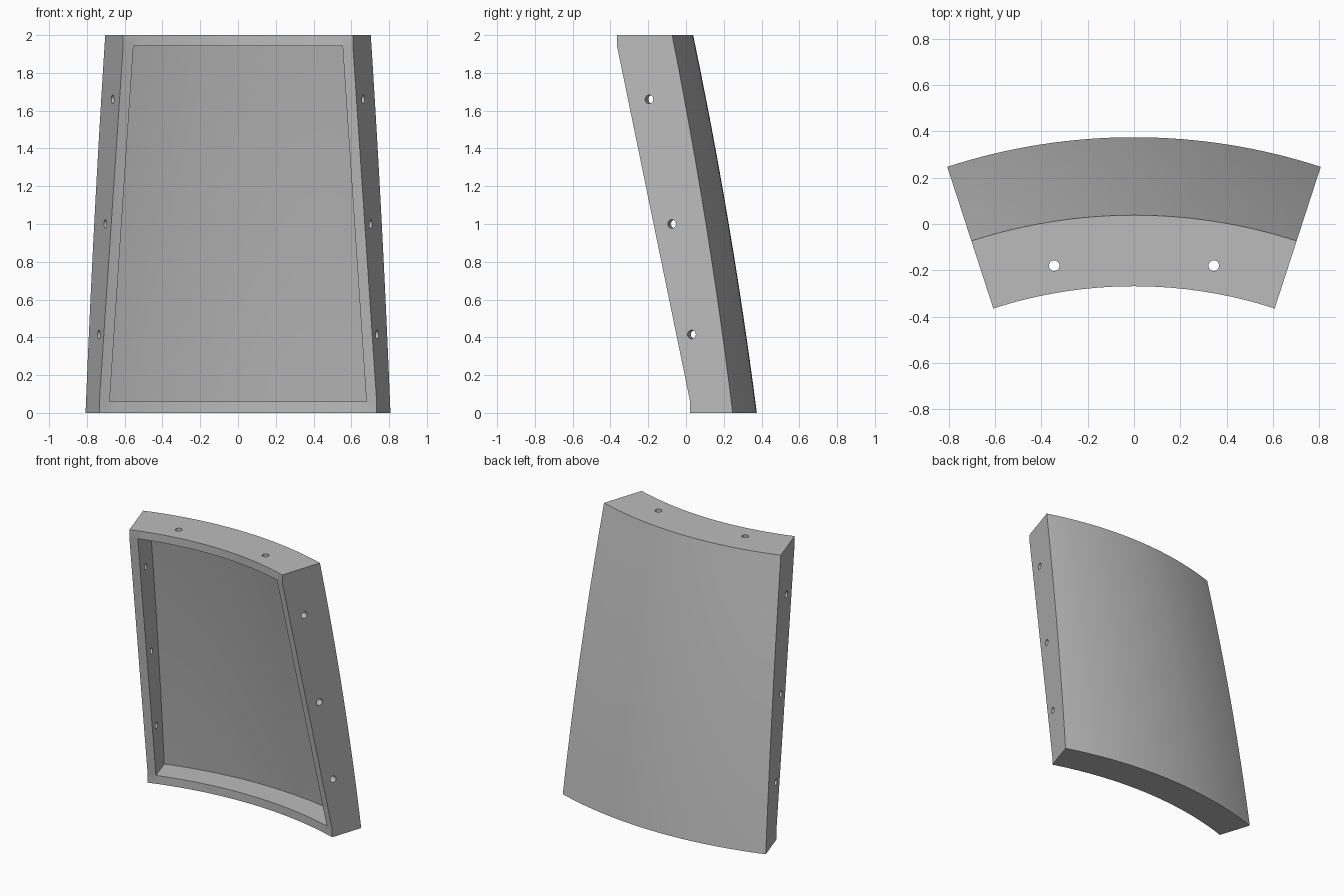
import bpy
import bmesh
from math import radians, sin, cos, asin
from mathutils import Matrix, Vector

cube = bpy.data.objects.get("Cube")
if cube:
    bpy.data.objects.remove(cube)

CENTRE = Vector((0, -2.237, 0))   # axis the panel is curved around
HALF = radians(18)                # half of the sector angle
WALL, SKIN, HOLE = 0.057, 0.045, 0.023
LOW, HIGH = 0.06, 1.943           # recess floor and ceiling

grey = bpy.data.materials.new("plain grey")
grey.use_nodes = True
colour = (0.5, 0.5, 0.5, 1)
grey.diffuse_color = colour
grey.node_tree.nodes["Principled BSDF"].inputs["Base Color"].default_value = colour


def outer_radius(z):
    t = z / 2
    return 2.612 - 0.337 * t + 0.08 * t * (1 - t)


def heights(low, high, steps=12):
    return [low + (high - low) * i / steps for i in range(steps + 1)]


def finish(bm, name):
    bmesh.ops.recalc_face_normals(bm, faces=bm.faces)
    mesh = bpy.data.meshes.new(name)
    bm.to_mesh(mesh)
    bm.free()
    mesh.materials.append(grey)
    obj = bpy.data.objects.new(name, mesh)
    bpy.context.collection.objects.link(obj)
    return obj


def sweep(name, profile, inset=0, steps=32):
    """Sweep a (radius, z) profile round the axis, ends inset parallel to the sides."""
    bm = bmesh.new()
    rings = []
    for i in range(steps + 1):
        u = 2 * i / steps - 1
        ring = []
        for r, z in profile:
            a = u * (HALF - asin(inset / r))
            ring.append(bm.verts.new(CENTRE + Vector((r * sin(a), r * cos(a), z))))
        rings.append(ring)
    n = len(profile)
    for a, b in zip(rings, rings[1:]):
        for j in range(n):
            k = (j + 1) % n
            bm.faces.new((a[j], a[k], b[k], b[j]))
    bm.faces.new(rings[0])
    bm.faces.new(rings[-1])
    return finish(bm, name)


def drill(name, position, axis):
    bm = bmesh.new()
    turn = Vector((0, 0, 1)).rotation_difference(axis).to_matrix().to_4x4()
    bmesh.ops.create_cone(bm, cap_ends=True, segments=24, radius1=HOLE, radius2=HOLE,
                          depth=0.25, matrix=Matrix.Translation(position) @ turn)
    return finish(bm, name)


# Solid curved panel with a leaning outer face
front_edge = [(1.968, 2), (1.968, HIGH), (2.375, LOW), (2.375, 0)]
panel = sweep("curved_panel", [(outer_radius(z), z) for z in heights(0, 2)] + front_edge)

# Open recess leaving a thin skin and a rim
recess = [(outer_radius(z) - SKIN, z) for z in heights(LOW, HIGH)]
cutters = [sweep("recess_cutter", recess + [(1.6, HIGH), (1.6, LOW)], WALL)]

# Bolt holes through both side walls and the top wall
for side in (-1, 1):
    across = Vector((side * cos(HALF), -sin(HALF), 0))
    for y, z in ((-0.195, 1.66), (-0.075, 1.0), (0.03, 0.415)):
        r = (y - CENTRE.y) / cos(HALF)
        spot = CENTRE + Vector((side * r * sin(HALF), r * cos(HALF), z))
        cutters.append(drill("side_hole_cutter", spot, across))
    cutters.append(drill("top_hole_cutter", Vector((side * 0.345, -0.18, 2)), Vector((0, 0, 1))))

# Cut everything out and tidy up
bpy.context.view_layer.objects.active = panel
for cutter in cutters:
    cut = panel.modifiers.new("cut", "BOOLEAN")
    cut.operation = "DIFFERENCE"
    cut.solver = "EXACT"
    cut.object = cutter
    bpy.ops.object.modifier_apply(modifier=cut.name)
    bpy.data.objects.remove(cutter)

bpy.ops.object.select_all(action="DESELECT")
panel.select_set(True)
bpy.ops.object.shade_smooth_by_angle(angle=radians(20))
